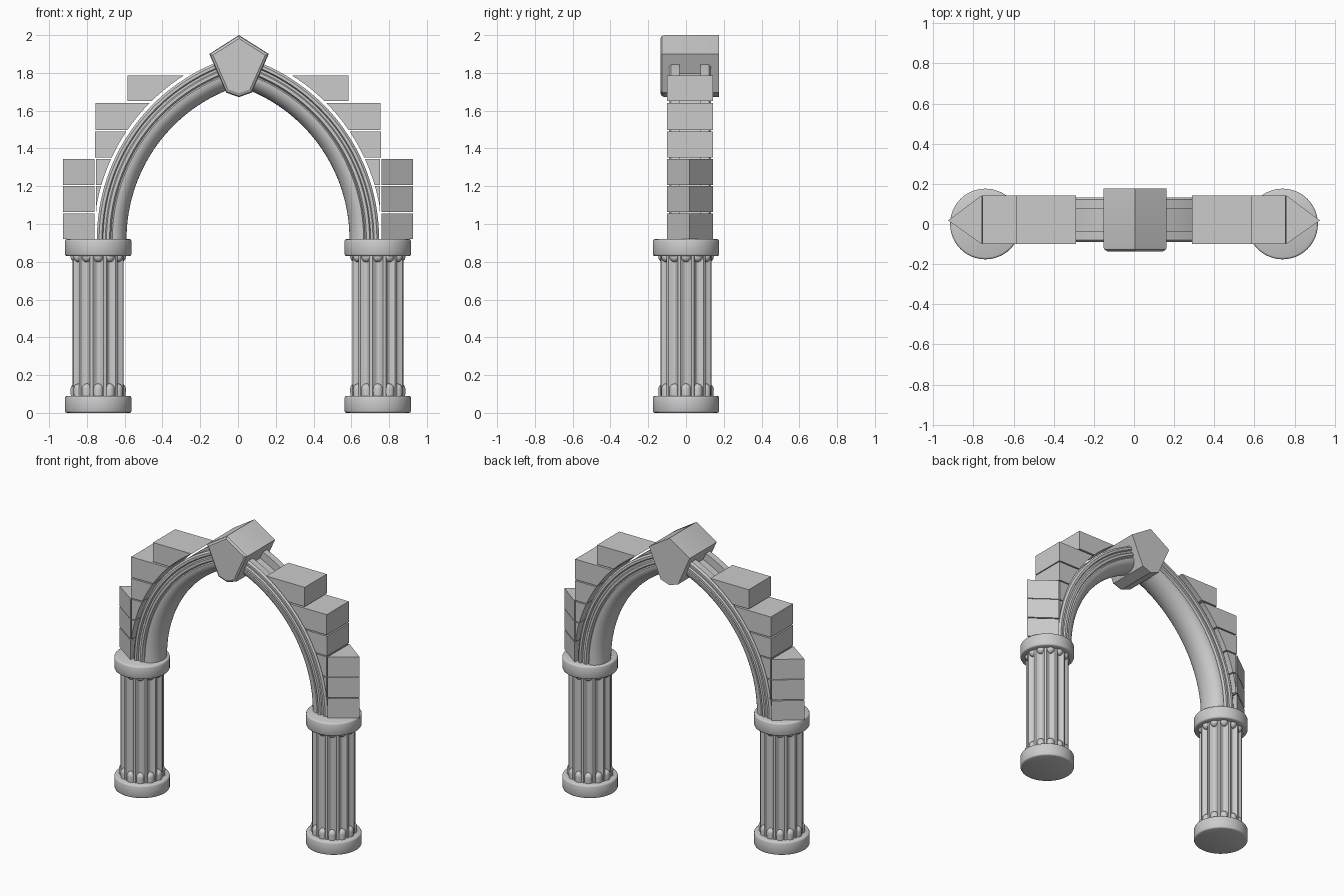
import bpy, bmesh
from math import sin, cos, pi, acos, sqrt, radians

if "Cube" in bpy.data.objects:
    bpy.data.objects.remove(bpy.data.objects["Cube"])

COL_X, SPRING = 0.74, 0.92        # column centre, height where the arch starts
ARC_X, MID_Y = 0.26, 0.021        # arc centre of the left half, depth centre of the arch


def finish(name, bm, mirror=True, angle=35):
    bmesh.ops.recalc_face_normals(bm, faces=bm.faces)
    me = bpy.data.meshes.new(name)
    bm.to_mesh(me)
    bm.free()
    me.shade_smooth()
    me.set_sharp_from_angle(angle=radians(angle))
    ob = bpy.data.objects.new(name, me)
    bpy.context.collection.objects.link(ob)
    if mirror:
        ob.modifiers.new("Mirror", 'MIRROR')
    return ob


def loft(bm, rings, caps=True):
    """Skin closed rings of equal length."""
    vs = [[bm.verts.new(p) for p in r] for r in rings]
    n = len(vs[0])
    for a, b in zip(vs, vs[1:]):
        for i in range(n):
            j = (i + 1) % n
            bm.faces.new((a[i], a[j], b[j], b[i]))
    if caps:
        bm.faces.new(vs[0])
        bm.faces.new(vs[-1])


def circle(r, z, n=48):
    return [(-COL_X + r * cos(2 * pi * i / n), r * sin(2 * pi * i / n), z) for i in range(n)]


# Column base and capital: discs with softened rims
for name, z0, z1 in (("column_base", 0.0, 0.09), ("column_capital", 0.83, SPRING)):
    bm = bmesh.new()
    loft(bm, [circle(0.166, z0), circle(0.173, z0 + 0.003), circle(0.176, z0 + 0.01),
              circle(0.176, z1 - 0.01), circle(0.173, z1 - 0.003), circle(0.166, z1)])
    finish(name, bm, angle=50)

# Fluted shaft: 12 concave flutes separated by narrow flat strips
outline = []
for k in range(12):
    for s in range(9):
        t = s / 8
        a = radians(30 * k - 12 + 24 * t)
        r = 0.138 - 0.022 * sin(pi * t)
        outline.append((-COL_X + r * cos(a), r * sin(a)))
bm = bmesh.new()
loft(bm, [[(x, y, z) for x, y in outline] for z in (0.08, 0.84)])
finish("fluted_shaft", bm)

# Rounded tongues filling both ends of each flute
bm = bmesh.new()
for k in range(12):
    a = radians(30 * k)
    for zc, zend in ((0.127, 0.08), (0.826, 0.84)):
        new = bmesh.ops.create_uvsphere(bm, u_segments=14, v_segments=10, radius=0.028)["verts"]
        for v in new:
            z = zc + v.co.z
            if (z - zc) * (zend - zc) > 1e-6:
                z = zend
            v.co = (-COL_X + 0.119 * cos(a) + v.co.x, 0.119 * sin(a) + v.co.y, z)
finish("flute_tongues", bm)

# Arch moulding: half section as (radius, half depth), from outer channel to inner roll
half = [(0.955, 0.0), (0.955, 0.055), (1.007, 0.055), (1.007, 0.100), (0.995, 0.111),
        (0.980, 0.111), (0.974, 0.098), (0.962, 0.098), (0.956, 0.108), (0.940, 0.108),
        (0.932, 0.092)]
half += [(0.925 - 0.075 * sin(t * pi / 16), 0.100 * cos(t * pi / 16)) for t in range(9)]
section = [(r, MID_Y - h) for r, h in half] + [(r, MID_Y + h) for r, h in half[-2:0:-1]]
rings = []
for s in range(41):
    ring = []
    for r, y in section:
        a = pi + (acos(-ARC_X / r) - pi) * s / 40
        ring.append((ARC_X + r * cos(a), y, SPRING + r * sin(a)))
    rings.append(ring)
bm = bmesh.new()
loft(bm, rings, caps=False)
finish("arch_moulding", bm)


# Wall blocks: straight outside, cut to the arch curve inside
def block(name, x_out, z0, z1, clip=1.024):
    pts = [(x_out, z1), (x_out, z0)]
    for i in range(9):
        z = z0 + (z1 - z0) * i / 8
        pts.append((max(x_out + 0.002, ARC_X - sqrt(clip ** 2 - (z - SPRING) ** 2)), z))
    bm = bmesh.new()
    loft(bm, [[(x, y, z) for x, z in pts] for y in (-0.10, 0.143)])
    finish(name, bm)


block("inner_block_low", -0.752, 1.065, 1.20)
block("inner_block_high", -0.752, 1.206, 1.345)
block("shoulder_block_low", -0.757, 1.352, 1.49)
block("shoulder_block_high", -0.755, 1.498, 1.64)
block("top_block", -0.585, 1.65, 1.785)

# Pointed outer blocks standing on the capital
for i, (z0, z1) in enumerate(((SPRING, 1.056), (1.063, 1.202), (1.206, 1.345))):
    bm = bmesh.new()
    loft(bm, [[(-0.759, 0.143, z), (-0.926, 0.018, z), (-0.759, -0.10, z)] for z in (z0, z1)])
    finish(f"pointed_block_{i + 1}", bm)

# Keystone with a bevelled front face
key = [(0.005, 2.0), (-0.152, 1.90), (-0.062, 1.695), (0.005, 1.672), (0.072, 1.695), (0.163, 1.90)]
cx, cz = 0.005, 1.85


def key_ring(scale, y):
    return [(cx + (x - cx) * scale, y, cz + (z - cz) * scale) for x, z in key]


bm = bmesh.new()
loft(bm, [key_ring(1, 0.176), key_ring(1, -0.115), key_ring(0.97, -0.128), key_ring(0.88, -0.136)])
finish("keystone", bm, mirror=False, angle=20)
